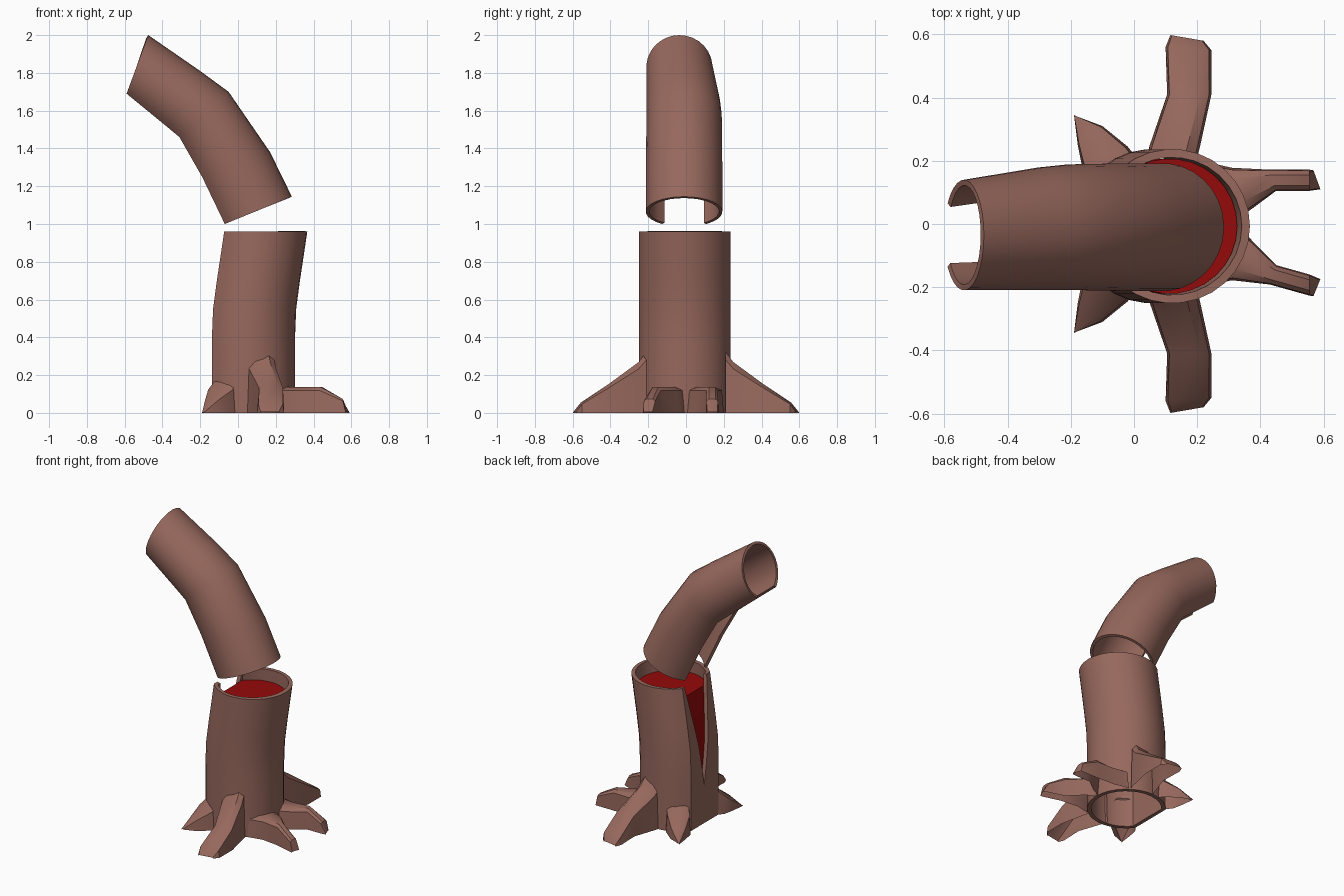
import bpy, bmesh, math
from mathutils import Vector

if "Cube" in bpy.data.objects:
    bpy.data.objects.remove(bpy.data.objects["Cube"])


def mat(name, rgb):
    m = bpy.data.materials.new(name)
    m.diffuse_color = (*rgb, 1)
    m.use_nodes = True
    m.node_tree.nodes["Principled BSDF"].inputs["Base Color"].default_value = m.diffuse_color
    return m


BARK = mat("bark brown", (0.31, 0.14, 0.11))
RED = mat("inner red", (0.30, 0.003, 0.003))
SEGS = 24


def finish(name, bm, material, thickness=0):
    me = bpy.data.meshes.new(name)
    bm.to_mesh(me)
    bm.free()
    ob = bpy.data.objects.new(name, me)
    bpy.context.collection.objects.link(ob)
    me.materials.append(material)
    bpy.context.view_layer.objects.active = ob
    ob.select_set(True)
    if thickness:
        s = ob.modifiers.new("wall", 'SOLIDIFY')
        s.thickness = thickness
        s.offset = -1
        bpy.ops.object.modifier_apply(modifier=s.name)
    bpy.ops.object.shade_smooth_by_angle(angle=math.radians(35))
    ob.select_set(False)


def loft(bm, rings, closed=False):
    """Faces between successive rings, with end caps when closed."""
    rows = [[bm.verts.new(p) for p in r] for r in rings]
    count = len(rows[0])
    for a, b in zip(rows, rows[1:]):
        for i in range(count if closed else count - 1):
            j = (i + 1) % count
            bm.faces.new((a[i], a[j], b[j], b[i]))
    if closed:
        bm.faces.new(rows[-1])
        bm.faces.new(rows[0][::-1])


def slit_ring(back, slit, cy, ry, half):
    """Open ring: back = far side (x, z), slit = chord of the opening (x, z)."""
    t, b = Vector((back[0], 0, back[1])), Vector((slit[0], 0, slit[1]))
    n = (t - b).normalized()
    r = (t - b).length / (1 + math.cos(half))
    c = t - n * r
    c.y = cy
    span = math.pi - half
    return [c + n * r * math.cos(a) + Vector((0, ry * math.sin(a), 0))
            for a in (-span + 2 * span * i / SEGS for i in range(SEGS + 1))]


def root(name, stations, side, bend=0):
    """Hollow arched root; stations are (x1, y1, x2, y2, height)."""
    bm = bmesh.new()
    rings = []
    for x1, y1, x2, y2, h in stations:
        a, b = Vector((x1, y1, 0)), Vector((x2, y2, 0))
        ring = [a.lerp(b, t) + Vector((0, 0, h * k))
                for t, k in ((0, 0), (.05, .85), (.25, .98), (.75, .98), (.95, .85), (1, 0))]
        for p in ring:
            p.y = side * (p.y + bend * max(0, p.x - .36))
        rings.append(ring)
    loft(bm, rings)
    bmesh.ops.recalc_face_normals(bm, faces=bm.faces)
    finish(name, bm, BARK)


# six roots, mirrored front to back
LONG = [(.20, .21, .04, .21, .33), (.21, .25, .05, .25, .275), (.245, .41, .105, .41, .155),
        (.245, .55, .10, .56, .055), (.22, .58, .115, .598, .005)]
RIGHT = [(.285, 0, .21, .20, .14), (.362, .04, .31, .178, .14), (.45, .105, .43, .172, .14),
         (.555, .105, .555, .172, .075), (.59, .11, .568, .17, .005)]
LEFT = [(0, .22, -.13, .14, .20), (-.02, .245, -.165, .185, .145), (-.10, .31, -.178, .25, .08),
        (-.18, .34, -.19, .345, .003)]
for side, word in ((1, "back"), (-1, "front")):
    root(word + "_long_root", LONG, side)
    root(word + "_right_root", RIGHT, side, 0 if side > 0 else .28)
    root(word + "_left_root", LEFT, side)

# stump: flat on the left, with a V-shaped split running down that side
half = math.radians(37.8)
levels = [(0, .302), (.26, .302), (.4, .302), (.55, .308), (.7, .328), (.88, .355), (.96, .367)]
rings = []
for z, x in levels:
    v = .12 * max(0, z - .26) / .7
    left = x - .44
    ring = slit_ring((x, z), (left, z), -.007, .244, half)
    rings.append([Vector((left, -v, z))] + ring + [Vector((left, v, z))])
bm = bmesh.new()
loft(bm, rings)
bmesh.ops.remove_doubles(bm, verts=bm.verts, dist=1e-5)
finish("stump", bm, BARK, .026)

# red core filling the stump to just under the rim
bm = bmesh.new()
loft(bm, [slit_ring((x - .028, z), (x - .412, z), -.007, .214, half)
          for z, x in levels[1:-1]], closed=True)
finish("red_core", bm, RED)

# broken upper trunk leaning to the left, slit on its underside
half = math.radians(35)
stations = [((.285, 1.145), (-.07, 1.0), -.01, .203), ((.17, 1.38), (-.19, 1.25), -.01, .203),
            ((-.05, 1.70), (-.31, 1.46), -.01, .20), ((-.20, 1.81), (-.37, 1.51), -.015, .195),
            ((-.475, 2.0), (-.59, 1.69), -.035, .175)]
bm = bmesh.new()
loft(bm, [slit_ring(t, b, cy, ry, half) for t, b, cy, ry in stations])
finish("upper_trunk", bm, BARK, .018)
